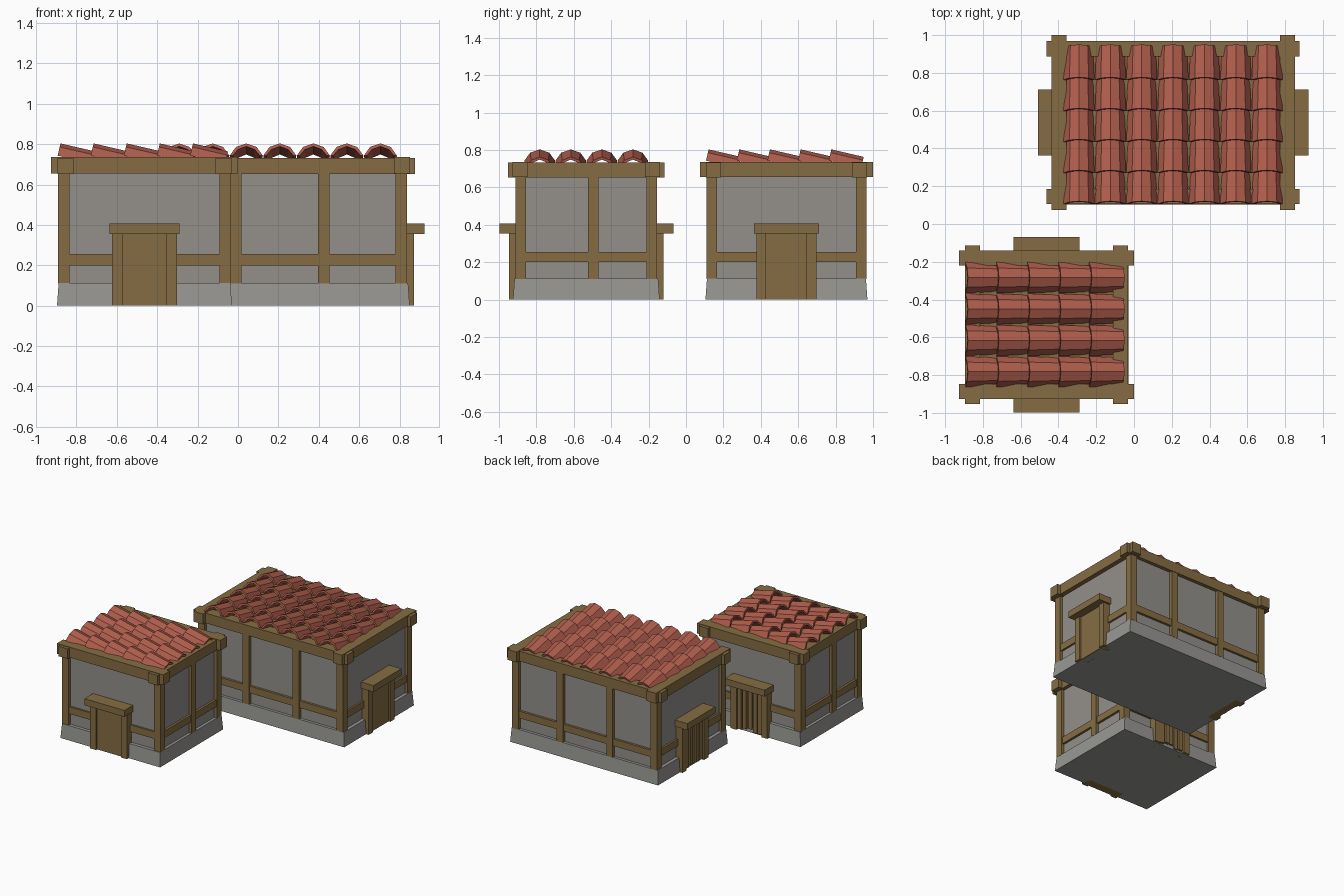
import bpy, bmesh, math, random
from mathutils import Matrix, Vector

if "Cube" in bpy.data.objects:
    bpy.data.objects.remove(bpy.data.objects["Cube"])

random.seed(4)


def material(name, rgb):
    m = bpy.data.materials.new(name)
    m.diffuse_color = (*rgb, 1)
    m.use_nodes = True
    m.node_tree.nodes["Principled BSDF"].inputs["Base Color"].default_value = m.diffuse_color
    return m


WOOD = material("brown wood", (0.235, 0.152, 0.056))
TILE = material("red clay", (0.43, 0.11, 0.073))
PLASTER = material("grey plaster", (0.295, 0.28, 0.26))
STONE = material("pale stone", (0.315, 0.31, 0.295))


def finish(bm, name, mat, place):
    bmesh.ops.recalc_face_normals(bm, faces=bm.faces)
    bm.transform(place)
    me = bpy.data.meshes.new(name)
    bm.to_mesh(me)
    bm.free()
    me.materials.append(mat)
    ob = bpy.data.objects.new(name, me)
    bpy.context.collection.objects.link(ob)
    return ob


def add_box(bm, x0, x1, y0, y1, z0, z1, taper=0.0):
    """Box between limits; taper pulls the top rim inwards."""
    verts = bmesh.ops.create_cube(bm, size=1)["verts"]
    for v in verts:
        t = taper if v.co.z > 0 else 0
        v.co = Vector((x1 - t if v.co.x > 0 else x0 + t,
                       y1 - t if v.co.y > 0 else y0 + t,
                       z1 if v.co.z > 0 else z0))


def boxes(name, mat, place, *limits, taper=0.0):
    bm = bmesh.new()
    for lim in limits:
        add_box(bm, *lim, taper=taper)
    return finish(bm, name, mat, place)


# half of the arched tile section, outside then inside
OUTER = [(-.082, 0), (-.051, .044), (0, .062), (.051, .044), (.082, 0)]
INNER = [(.067, 0), (.042, .031), (0, .047), (-.042, .031), (-.067, 0)]


def add_tile(bm, x, y):
    """Arched tile, raised at its low-y end and slightly narrower at the other."""
    rot = Matrix.Rotation(math.radians(-13), 4, 'X')
    rings = []
    for along, s in ((0, 1.0), (0.178, 0.9)):
        ring = []
        for px, pz in OUTER + INNER:
            p = rot @ Vector((px * s, along, pz))
            ring.append(bm.verts.new(p + Vector((x, y, 0.743))))
        rings.append(ring)
    a, b = rings
    n = len(a)
    for i in range(n):
        j = (i + 1) % n
        bm.faces.new((a[i], a[j], b[j], b[i]))
    for r in rings:
        for i in range(4):
            bm.faces.new((r[i], r[i + 1], r[n - 2 - i], r[n - 1 - i]))


def house(label, place, hw, columns, mid_posts):
    """hw: half width across the door ends; mid_posts: post positions on the long walls."""
    hd = 0.433
    # stone footing and plaster walls
    boxes(label + "_footing", STONE, place, (-hw, hw, -hd, hd, 0, 0.112), taper=0.008)
    boxes(label + "_walls", PLASTER, place,
          (-hw + .034, hw - .034, -hd + .03, hd - .03, 0.10, 0.70))
    # corner and wall posts
    posts = []
    for sx in (-1, 1):
        for sy in (-1, 1):
            cx, cy = sx * (hw - .041), sy * (hd - .034)
            posts.append((cx - .028, cx + .028, cy - .028, cy + .028, .11, .66))
    for sy in (-1, 1):
        for m in mid_posts:
            cx, cy = -sy * m if len(mid_posts) == 1 else m, sy * (hd - .034)
            posts.append((cx - .028, cx + .028, cy - .028, cy + .028, .11, .66))
    boxes(label + "_posts", WOOD, place, *posts)
    # horizontal rails
    rx, ry = hw - .019, hd - .012
    boxes(label + "_rails", WOOD, place,
          (-rx + .03, rx - .03, -ry, -ry + .04, .2, .255),
          (-rx + .03, rx - .03, ry - .04, ry, .2, .255),
          (-rx, -rx + .04, -ry + .03, ry - .03, .2, .255),
          (rx - .04, rx, -ry + .03, ry - .03, .2, .255))
    # crossing top beams
    for s, n in ((-1, "left"), (1, "right")):
        c = s * (hw - .038)
        boxes(f"{label}_{n}_top_beam", WOOD, place, (c - .04, c + .04, -.463, .463, .655, .736))
    for s, n in ((-1, "front"), (1, "back")):
        c = s * (hd - .042)
        boxes(f"{label}_{n}_top_beam", WOOD, place, (c and -hw - .027, hw + .027, c - .04, c + .04, .653, .732))
    # deck below the tiles
    boxes(label + "_roof_deck", WOOD, place, (-hw + .04, hw - .04, -hd + .04, hd - .04, .69, .712))
    # roof tiles
    bm = bmesh.new()
    for c in range(columns):
        for r in range(5):
            add_tile(bm, (c - (columns - 1) / 2) * .166, -.430 + .164 * r)
    finish(bm, label + "_roof_tiles", TILE, place)
    # doors at both ends: a plain one and a planked one
    for s, n in ((1, "plain"), (-1, "planked")):
        def lim(x_in, x_out, y0, y1, z0, z1):
            a, b = sorted((s * (hw + x_in), s * (hw + x_out)))
            return (a, b, y0, y1, z0, z1)
        boxes(f"{label}_{n}_door_frame", WOOD, place,
              lim(-.06, .022, -.16, -.108, 0, .36),
              lim(-.06, .022, .108, .16, 0, .36))
        boxes(f"{label}_{n}_door_lintel", WOOD, place, lim(-.05, .073, -.174, .174, .355, .406))
        leaf = [lim(-.06, .008, -.11, .11, 0, .36)]
        if s < 0:
            leaf = [lim(-.06, -.008, -.11, .11, 0, .36)]
            for i in range(5):
                y = -.108 + i * .0432
                leaf.append(lim(-.05, random.uniform(.006, .02), y + .005, y + .038,
                                random.uniform(.005, .03), .357))
        boxes(f"{label}_{n}_door_leaf", WOOD, place, *leaf)


# large house, and a small one turned a quarter
house("large_house", Matrix.Translation((0.207, 0.537, 0)), 0.643, 7, (-.217, .217))
house("small_house", Matrix.Translation((-0.463, -0.533, 0)) @ Matrix.Rotation(-math.pi / 2, 4, 'Z'),
      0.392, 4, (.037,))
